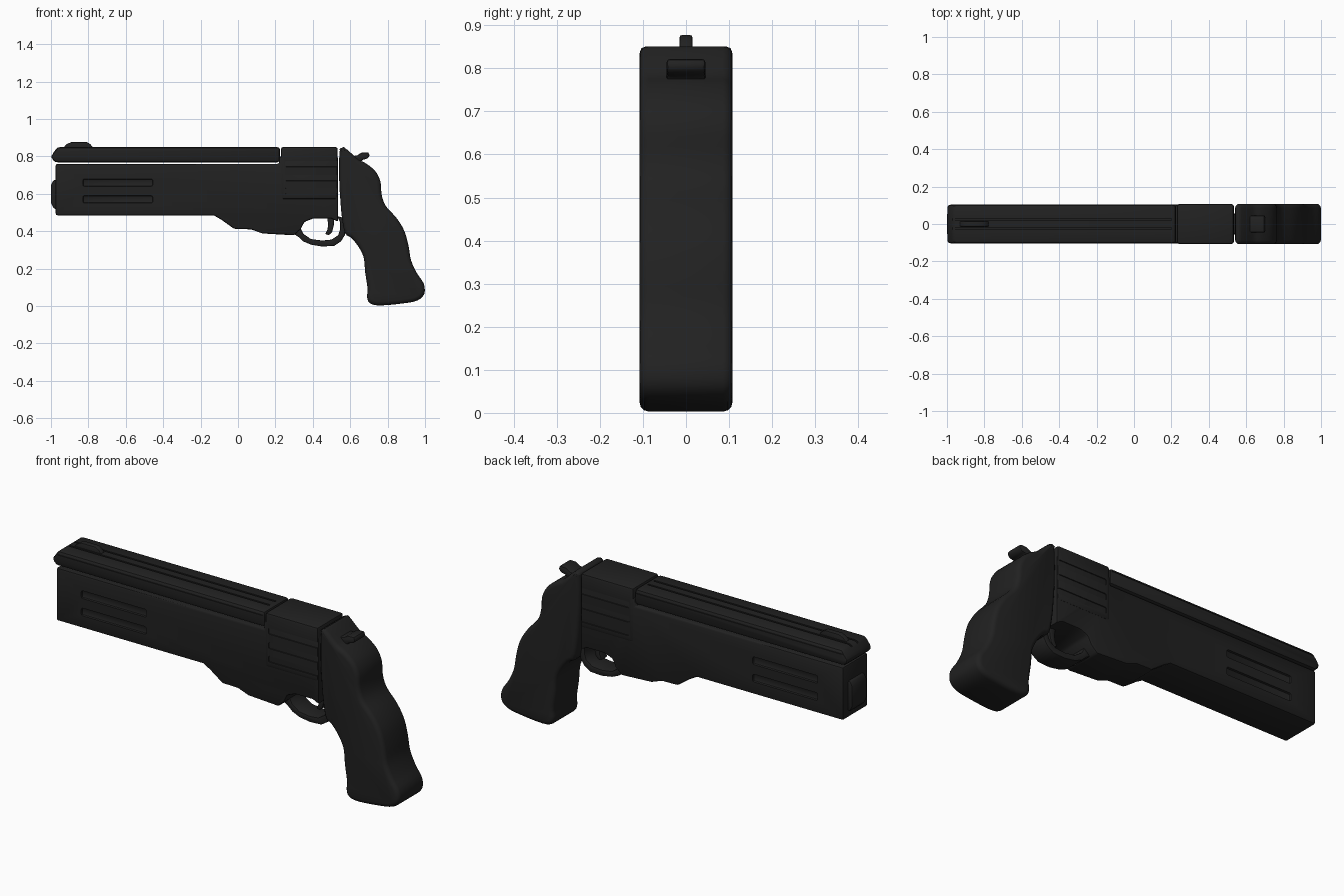
import bpy, bmesh, math

black = bpy.data.materials.new("matte_black")
black.diffuse_color = (0.0155, 0.0155, 0.0155, 1)


def activate(o):
    bpy.ops.object.select_all(action='DESELECT')
    o.select_set(True)
    bpy.context.view_layer.objects.active = o


def prism(name, pts, half, bevel=0.01, seg=2, y=0.0, angle=32):
    """Side profile (x, z) extruded across y, edges rounded."""
    bm = bmesh.new()
    f = bm.faces.new([bm.verts.new((px, y - half, pz)) for px, pz in pts])
    ext = bmesh.ops.extrude_face_region(bm, geom=[f])
    for v in ext["geom"]:
        if isinstance(v, bmesh.types.BMVert):
            v.co.y = y + half
    bmesh.ops.recalc_face_normals(bm, faces=bm.faces)
    me = bpy.data.meshes.new(name)
    bm.to_mesh(me)
    bm.free()
    me.materials.append(black)
    o = bpy.data.objects.new(name, me)
    bpy.context.collection.objects.link(o)
    activate(o)
    if bevel:
        m = o.modifiers.new("round", 'BEVEL')
        m.width, m.segments = bevel, seg
        m.limit_method, m.angle_limit = 'ANGLE', math.radians(angle)
        m.use_clamp_overlap = False
        bpy.ops.object.modifier_apply(modifier="round")
    return o


def rect(x0, x1, z0, z1):
    return [(x0, z0), (x1, z0), (x1, z1), (x0, z1)]


def cut(o, cutters):
    for c in cutters:
        activate(o)
        m = o.modifiers.new("cut", 'BOOLEAN')
        m.operation, m.object, m.solver = 'DIFFERENCE', c, 'EXACT'
        bpy.ops.object.modifier_apply(modifier="cut")
        bpy.data.objects.remove(c)


def smooth(o):
    activate(o)
    bpy.ops.object.shade_smooth_by_angle(angle=math.radians(35))


def spline(pts, n=3):
    """Closed Catmull-Rom smoothing of a profile."""
    out = []
    for i in range(len(pts)):
        p = [pts[(i + k - 1) % len(pts)] for k in range(4)]
        for s in range(n):
            t = s / n
            out.append(tuple(0.5 * (2 * b + (c - a) * t + (2 * a - 5 * b + 4 * c - d) * t * t
                                    + (3 * b - a - 3 * c + d) * t ** 3) for a, b, c, d in zip(*p)))
    return out


# main body with stepped underside and trigger arch
body = prism("body", [
    (-0.975, 0.485), (-0.13, 0.485), (-0.09, 0.462), (-0.02, 0.412), (0.07, 0.41), (0.13, 0.388),
    (0.30, 0.378), (0.335, 0.41), (0.355, 0.45), (0.40, 0.467), (0.50, 0.467), (0.535, 0.45),
    (0.535, 0.80), (0.22, 0.80), (0.22, 0.76), (-0.975, 0.76)], 0.103, 0.01)
cut(body, [prism("slot", rect(-0.83, -0.455, z - 0.02, z + 0.02), 0.012, 0.009, 2, s * 0.104)
           for z in (0.66, 0.57) for s in (-1, 1)])
smooth(body)

# rear receiver block with side grooves
receiver = prism("receiver", rect(0.23, 0.533, 0.57, 0.85), 0.107, 0.012)
cut(receiver, [prism("groove", rect(0.25, 0.56, z - 0.016, z + 0.016), 0.012, 0.008, 2, s * 0.109)
               for z in (0.76, 0.685, 0.615) for s in (-1, 1)])
smooth(receiver)

# top rail with long grooves either side of a centre rib
rail = prism("top_rail", [(-0.978, 0.768), (0.225, 0.768), (0.225, 0.85), (-0.965, 0.85),
                          (-0.998, 0.805), (-0.998, 0.79)], 0.103, 0.016)
cut(rail, [prism("rail_groove", rect(-1.1, 0.20, 0.84, 0.87), 0.005, 0, 1, s * 0.025) for s in (-1, 1)]
    + [prism("side_groove", rect(-1.1, 0.30, 0.828, 0.836), 0.006, 0, 1, s * 0.105) for s in (-1, 1)])
smooth(rail)

# front sight
smooth(prism("front_sight", [(-0.94, 0.84), (-0.77, 0.84), (-0.79, 0.866), (-0.81, 0.877),
                             (-0.89, 0.877), (-0.915, 0.866)], 0.015, 0.005))

# muzzle plate
smooth(prism("muzzle_plate", [(-0.96, 0.52), (-0.96, 0.675), (-0.985, 0.675), (-0.999, 0.65),
                              (-0.999, 0.55), (-0.985, 0.52)], 0.06, 0.007))

# trigger guard
smooth(prism("trigger_guard", [
    (0.29, 0.39), (0.32, 0.372), (0.35, 0.345), (0.39, 0.328), (0.45, 0.318), (0.515, 0.322),
    (0.55, 0.345), (0.572, 0.38), (0.575, 0.47), (0.53, 0.48), (0.545, 0.45), (0.546, 0.41),
    (0.535, 0.378), (0.50, 0.355), (0.45, 0.35), (0.39, 0.358), (0.35, 0.385), (0.335, 0.415),
    (0.33, 0.44)], 0.055, 0.006, 2, 0, 50))

# trigger
smooth(prism("trigger", [(0.475, 0.48), (0.482, 0.44), (0.479, 0.41), (0.467, 0.385), (0.485, 0.378),
                         (0.503, 0.395), (0.512, 0.43), (0.515, 0.48)], 0.025, 0.005, 2, 0, 50))

# scalloped grip
grip = prism("grip", spline([
    (0.545, 0.842), (0.575, 0.842), (0.615, 0.808), (0.645, 0.782), (0.685, 0.762), (0.735, 0.72),
    (0.762, 0.665), (0.768, 0.595), (0.79, 0.535), (0.848, 0.47), (0.89, 0.40), (0.912, 0.32),
    (0.925, 0.245), (0.957, 0.175), (0.993, 0.12), (0.996, 0.065), (0.96, 0.03), (0.89, 0.015),
    (0.76, 0.003), (0.705, 0.015), (0.69, 0.05), (0.693, 0.09), (0.68, 0.18), (0.672, 0.26),
    (0.642, 0.32), (0.605, 0.365), (0.572, 0.39), (0.555, 0.48), (0.547, 0.57), (0.541, 0.68)]),
    0.108, 0.022, 3, 0, 55)
smooth(grip)

# hammer spur behind the receiver
smooth(prism("hammer", [(0.585, 0.76), (0.65, 0.76), (0.665, 0.782), (0.69, 0.787), (0.704, 0.802),
                        (0.698, 0.822), (0.66, 0.82), (0.638, 0.806), (0.60, 0.80)], 0.045, 0.008))
